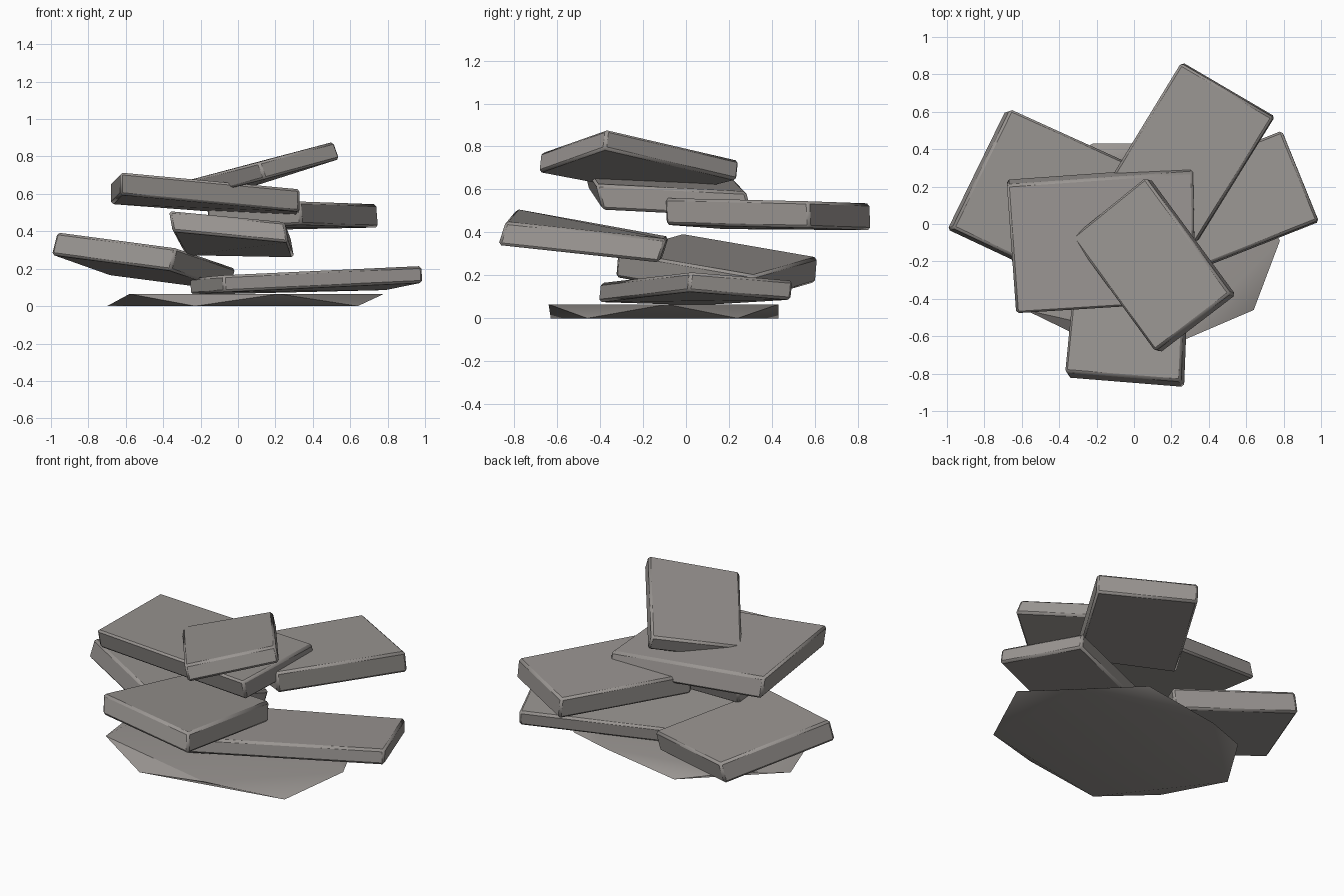
import bpy
import bmesh
import math
from mathutils import Vector

default_cube = bpy.data.objects.get("Cube")
if default_cube:
    bpy.data.objects.remove(default_cube, do_unlink=True)

# One warm grey stone colour
stone = bpy.data.materials.new("warm_grey_stone")
stone.use_nodes = True
stone_colour = (0.32, 0.30, 0.285, 1)
stone.diffuse_color = stone_colour
stone.node_tree.nodes["Principled BSDF"].inputs["Base Color"].default_value = stone_colour


def add_object(name, bm, smooth_angle):
    """Turn a bmesh into a shaded stone object."""
    bmesh.ops.recalc_face_normals(bm, faces=bm.faces)
    mesh = bpy.data.meshes.new(name)
    bm.to_mesh(mesh)
    bm.free()
    mesh.materials.append(stone)
    obj = bpy.data.objects.new(name, mesh)
    bpy.context.collection.objects.link(obj)
    bpy.ops.object.select_all(action="DESELECT")
    obj.select_set(True)
    bpy.context.view_layer.objects.active = obj
    bpy.ops.object.shade_smooth_by_angle(angle=math.radians(smooth_angle))
    return obj


def add_slab(name, top_corners, drop):
    """Slab with a four-cornered top, sheared down by drop, with chipped edges."""
    bm = bmesh.new()
    top = [bm.verts.new(corner) for corner in top_corners]
    bottom = [bm.verts.new(Vector(corner) + Vector(drop)) for corner in top_corners]
    bm.faces.new(top)
    bm.faces.new(list(reversed(bottom)))
    for i in range(len(top)):
        following = (i + 1) % len(top)
        bm.faces.new((top[i], bottom[i], bottom[following], top[following]))
    slab = add_object(name, bm, 25)
    bevel = slab.modifiers.new("chipped_edges", "BEVEL")
    bevel.width = 0.013
    bevel.segments = 1
    bevel.limit_method = "ANGLE"
    bevel.angle_limit = math.radians(40)
    return slab


# Flat ground stone: a twisted prism between two staggered outlines
ground_outline = [(-.23, -.63), (.64, -.46), (.6, .24), (-.22, .43), (-.7, -.02)]
upper_outline = [(-.58, -.46), (.22, -.64), (.78, -.09), (.25, .43), (-.55, .25)]
base = bmesh.new()
for outline, height in ((ground_outline, 0), (upper_outline, .065)):
    for x, y in outline:
        base.verts.new((x, y, height))
bmesh.ops.convex_hull(base, input=base.verts)
add_object("base_stone", base, 35)

# Stacked slabs, from lowest to highest
add_slab("low_right_slab",
         [(.985, .02, .215), (.79, .5, .175), (-.26, .08, .15), (-.08, -.4, .165)],
         (.005, -.01, -.09))
add_slab("low_left_slab",
         [(-.97, -.02, .395), (-.33, -.32, .31), (-.01, .32, .2), (-.66, .615, .285)],
         (-.03, -.01, -.12))
add_slab("front_slab",
         [(-.37, -.79, .51), (.25, -.84, .45), (.28, -.09, .37), (-.3, -.08, .38)],
         (.02, -.035, -.11))
add_slab("back_slab",
         [(.25, .86, .535), (.745, .57, .545), (.33, -.1, .56), (-.17, .17, .54)],
         (.01, .005, -.125))
add_slab("upper_left_slab",
         [(-.63, -.48, .715), (.33, -.42, .625), (.315, .28, .59), (-.68, .21, .665)],
         (.0, .03, -.12))
add_slab("top_slab",
         [(.515, -.37, .88), (.06, .25, .735), (-.335, -.07, .655), (.11, -.68, .77)],
         (.033, -.01, -.092))
